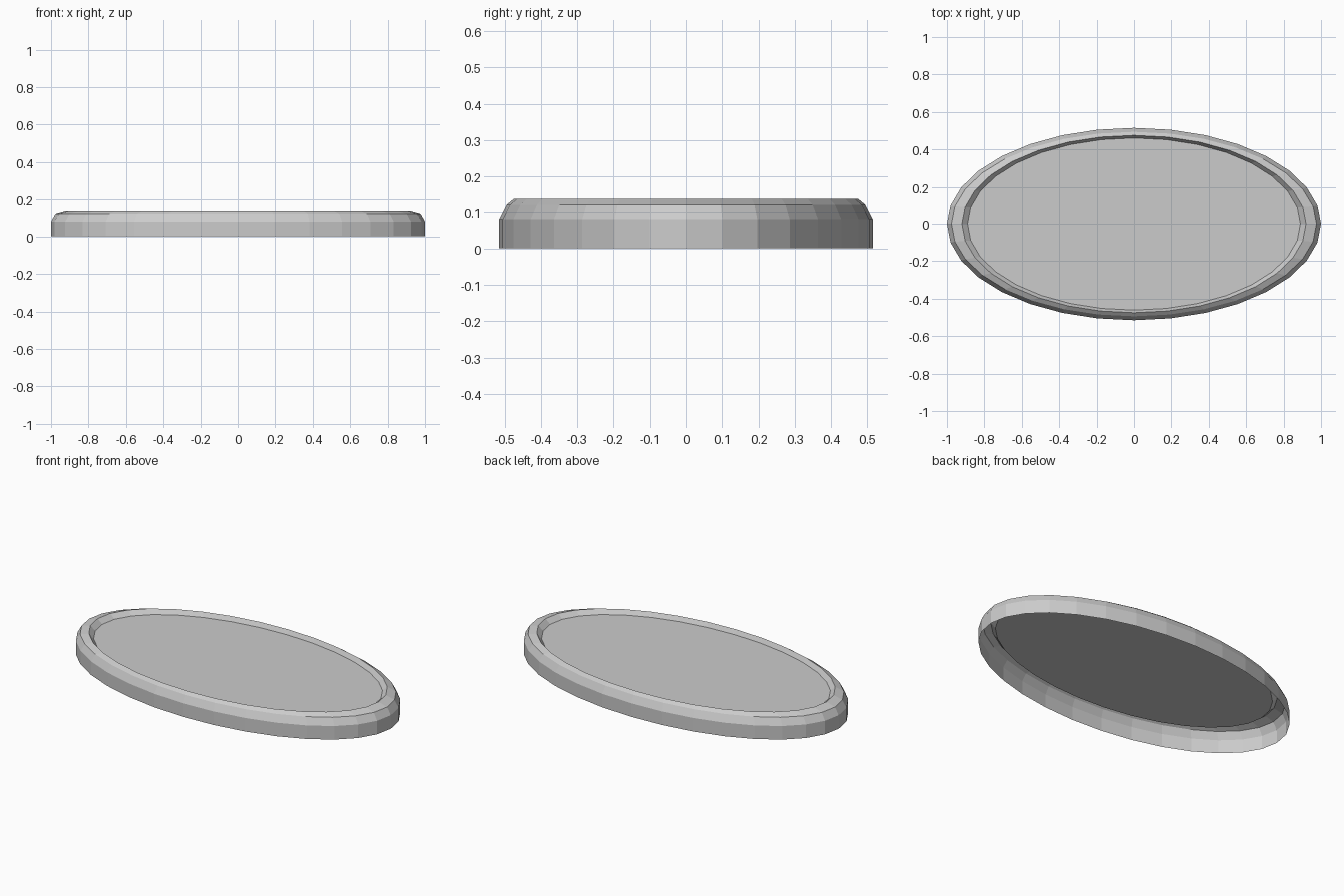
import bpy, bmesh
from math import cos, sin, pi

if "Cube" in bpy.data.objects:
    bpy.data.objects.remove(bpy.data.objects["Cube"])

SIDES = 32
# Profile from bottom outer edge, over the rounded shoulder, down into the recess: (rx, ry, z)
PROFILE = [
    (1.0, 0.515, 0.0),
    (1.0, 0.515, 0.08),
    (0.976, 0.494, 0.122),
    (0.92, 0.475, 0.138),
    (0.89, 0.461, 0.112),
]

bm = bmesh.new()
rings = []
for rx, ry, z in PROFILE:
    rings.append([bm.verts.new((rx * cos(2 * pi * i / SIDES), ry * sin(2 * pi * i / SIDES), z))
                  for i in range(SIDES)])

# Side bands between neighbouring rings
for a, b in zip(rings, rings[1:]):
    for i in range(SIDES):
        j = (i + 1) % SIDES
        bm.faces.new((a[i], a[j], b[j], b[i]))

# Recessed flat top; the underside stays open
bm.faces.new(rings[-1])

mesh = bpy.data.meshes.new("oval_base")
bm.to_mesh(mesh)
bm.free()
obj = bpy.data.objects.new("oval_base", mesh)
bpy.context.collection.objects.link(obj)
